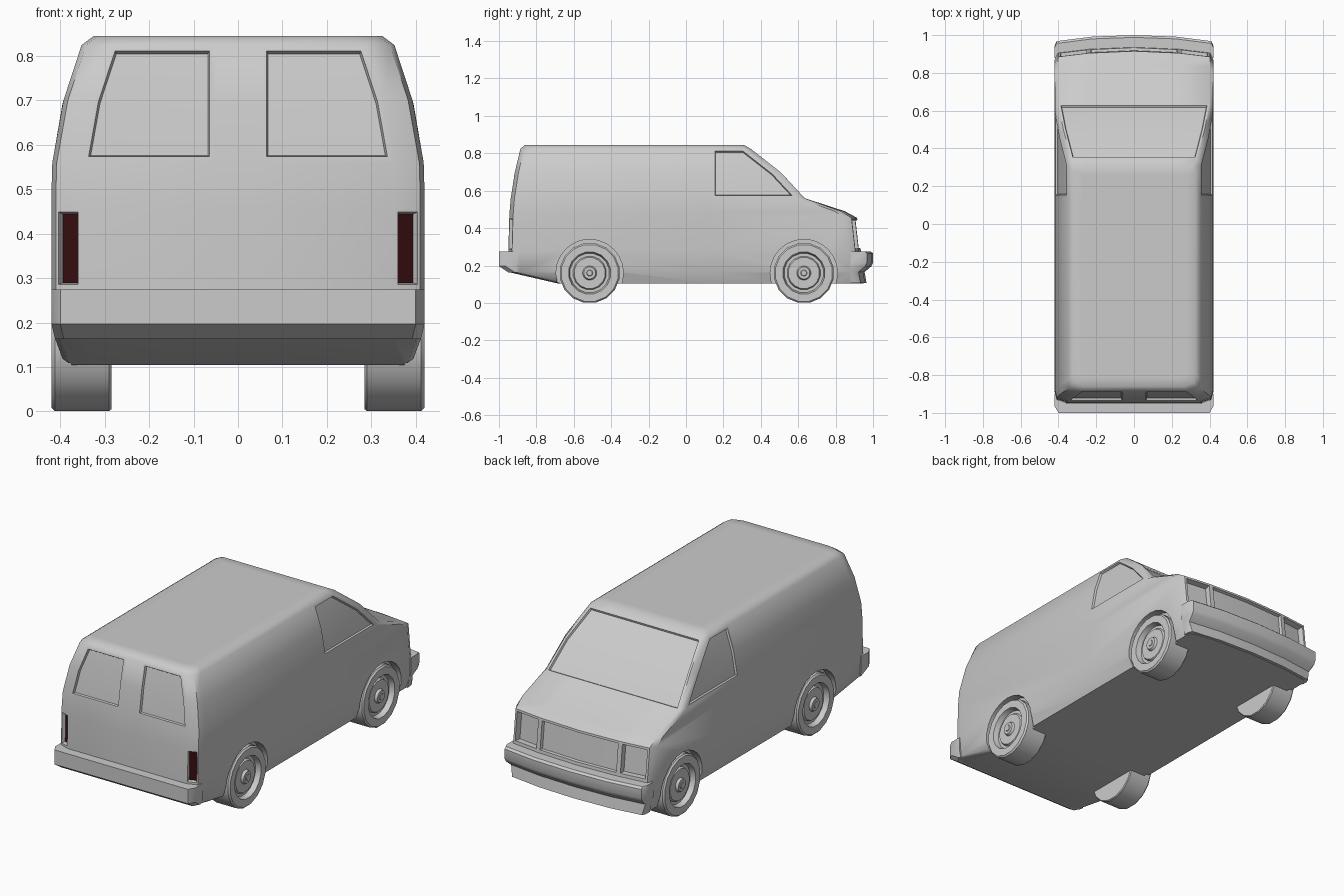
import bpy, bmesh, math
from mathutils import Matrix

cube = bpy.data.objects.get("Cube")
if cube:
    bpy.data.objects.remove(cube, do_unlink=True)


def material(name, color):
    m = bpy.data.materials.new(name)
    m.use_nodes = True
    m.diffuse_color = color
    m.node_tree.nodes["Principled BSDF"].inputs["Base Color"].default_value = color
    return m


grey = material("grey paint", (0.6, 0.6, 0.6, 1))
red = material("dark red", (0.035, 0.004, 0.005, 1))


def finish(name, bm, mats=(grey,)):
    bmesh.ops.recalc_face_normals(bm, faces=bm.faces)
    mesh = bpy.data.meshes.new(name)
    bm.to_mesh(mesh)
    bm.free()
    for m in mats:
        mesh.materials.append(m)
    ob = bpy.data.objects.new(name, mesh)
    bpy.context.collection.objects.link(ob)
    return ob


def smooth(ob, degrees):
    bpy.ops.object.select_all(action='DESELECT')
    ob.select_set(True)
    bpy.context.view_layer.objects.active = ob
    bpy.ops.object.shade_smooth_by_angle(angle=math.radians(degrees))


def stack(bm, rings):
    """Join equal closed rings into a capped solid; returns faces by row and the top cap."""
    loops = [[bm.verts.new(p) for p in ring] for ring in rings]
    n = len(loops[0])
    rows = [[bm.faces.new((a[j], a[(j + 1) % n], b[(j + 1) % n], b[j])) for j in range(n)]
            for a, b in zip(loops, loops[1:])]
    bm.faces.new(loops[0][::-1])
    return rows, bm.faces.new(loops[-1])


def mirrored(half):
    return half + [(-x, y, z) for x, y, z in half[-2:0:-1]]


def recess(bm, faces, border, depth):
    """Frame a group of faces, then sink it."""
    for t, d in ((border, 0), (0.004, -depth)):
        bmesh.ops.inset_region(bm, faces=faces, thickness=t, depth=d,
                               use_even_offset=True, use_boundary=True)


# Body: stacked plan outlines (height, rear y, nose y, half width, nose curve)
levels = [
    (0.105, -0.69, 0.95, 0.39, 0.03),
    (0.165, -0.95, 0.95, 0.412, 0.03),
    (0.28, -0.95, 0.935, 0.42, 0.03),
    (0.455, -0.945, 0.915, 0.42, 0.03),
    (0.49, -0.943, 0.85, 0.42, 0.02),
    (0.56, -0.937, 0.635, 0.418, 0),
    (0.70, -0.915, 0.505, 0.393, 0),
    (0.825, -0.885, 0.345, 0.352, 0),
    (0.845, -0.86, 0.31, 0.325, 0),
]


def outline(z, yb, yf, w, b):
    half = [(0, yb), (0.05, yb), (w - 0.065, yb), (w - 0.01, yb + 0.02),
            (w, yb + 0.06), (w, 0.14), (w, yf - b - 0.035),
            (w - 0.018, yf - b), (0.24, yf - b * 0.35), (0, yf)]
    return mirrored([(x, y, z) for x, y in half])


bm = bmesh.new()
rows, roof = stack(bm, [outline(*l) for l in levels])
bmesh.ops.recalc_face_normals(bm, faces=bm.faces)
LIGHT_ROW, GLASS_ROWS, LAST = 2, (5, 6), 17
bmesh.ops.inset_region(bm, faces=[roof], thickness=0.05, use_even_offset=True)

# Windscreen and grille cross the centre line
recess(bm, [rows[r][c] for r in GLASS_ROWS for c in (7, 8, LAST - 8, LAST - 7)], 0.012, 0.01)
recess(bm, [rows[LIGHT_ROW][c] for c in (8, LAST - 8)], 0.012, 0.015)

# Side windows, rear windows, headlamps and tail lights on both sides
for col in (lambda c: c, lambda c: LAST - c):
    recess(bm, [rows[r][col(5)] for r in GLASS_ROWS], 0.014, 0.01)
    recess(bm, [rows[r][col(1)] for r in GLASS_ROWS], 0.014, 0.012)
    recess(bm, [rows[LIGHT_ROW][col(7)]], 0.012, 0.03)
    tail = rows[LIGHT_ROW][col(2)]
    recess(bm, [tail], 0.006, 0.018)
    tail.material_index = 1
body = finish("van_body", bm, (grey, red))

# Wheel arches cut shallowly into the sides
AXLES = {"rear": -0.515, "front": 0.63}
AXLE_Z = 0.16
bm = bmesh.new()
for y in AXLES.values():
    for s in (-1, 1):
        place = Matrix.Translation((s * 0.475, y, AXLE_Z)) @ Matrix.Rotation(math.pi / 2, 4, 'Y')
        bmesh.ops.create_cone(bm, cap_ends=True, segments=24, radius1=0.18, radius2=0.18,
                              depth=0.2, matrix=place)
cutter = finish("arch_cutter", bm)
cutter.hide_render = True
cut = body.modifiers.new("arches", 'BOOLEAN')
cut.operation, cut.solver, cut.object = 'DIFFERENCE', 'EXACT', cutter
bpy.context.view_layer.objects.active = body
body.select_set(True)
bpy.ops.object.modifier_apply(modifier=cut.name)
bpy.data.objects.remove(cutter, do_unlink=True)
smooth(body, 40)


# Bumpers: a plan outline stacked through a side profile (height, pull-in, width scale)
def bumper(name, outer, back, profile):
    bm = bmesh.new()
    sign = 1 if back > 0 else -1
    rings = []
    for z, pull, k in profile:
        half = [(0, back, z), (outer[0][0] * k, back, z)]
        half += [(x * k, y - sign * pull, z) for x, y in outer]
        rings.append(mirrored(half))
    stack(bm, rings)
    smooth(finish(name, bm), 30)


bumper("front_bumper", [(0.42, 0.945), (0.41, 0.968), (0.22, 0.992), (0, 1.0)], 0.88,
       [(0.107, 0.035, 0.95), (0.165, 0.045, 0.98), (0.195, 0.01, 1),
        (0.215, 0, 1), (0.265, 0, 1), (0.275, 0.012, 1)])
bumper("rear_bumper", [(0.42, -0.965), (0.4, -1.0), (0, -1.0)], -0.9,
       [(0.163, 0.05, 0.98), (0.197, 0, 1), (0.275, 0, 1)])

# Wheels: tyre, sunken rim and hub turned around the axle (radius, distance from centre)
WHEEL = [(0, 0.285), (0.158, 0.285), (0.162, 0.29), (0.162, 0.412), (0.154, 0.42),
         (0.114, 0.42), (0.106, 0.392), (0.09, 0.392), (0.084, 0.404), (0.038, 0.404),
         (0.032, 0.417), (0.017, 0.417), (0.014, 0.42), (0, 0.42)]
SIDES = 16
for axle, y in AXLES.items():
    for side, s in (("left", 1), ("right", -1)):
        bm = bmesh.new()
        verts = [bm.verts.new((s * x, 0, -r)) for r, x in WHEEL]
        edges = [bm.edges.new(p) for p in zip(verts, verts[1:])]
        bmesh.ops.spin(bm, geom=verts + edges, cent=(0, 0, 0), axis=(1, 0, 0),
                       angle=math.tau, steps=SIDES)
        bmesh.ops.remove_doubles(bm, verts=bm.verts, dist=0.0005)
        bmesh.ops.rotate(bm, verts=bm.verts, matrix=Matrix.Rotation(math.pi / SIDES, 3, 'X'))
        wheel = finish(f"{axle}_{side}_wheel", bm)
        wheel.location = (0, y, AXLE_Z)
        smooth(wheel, 30)
